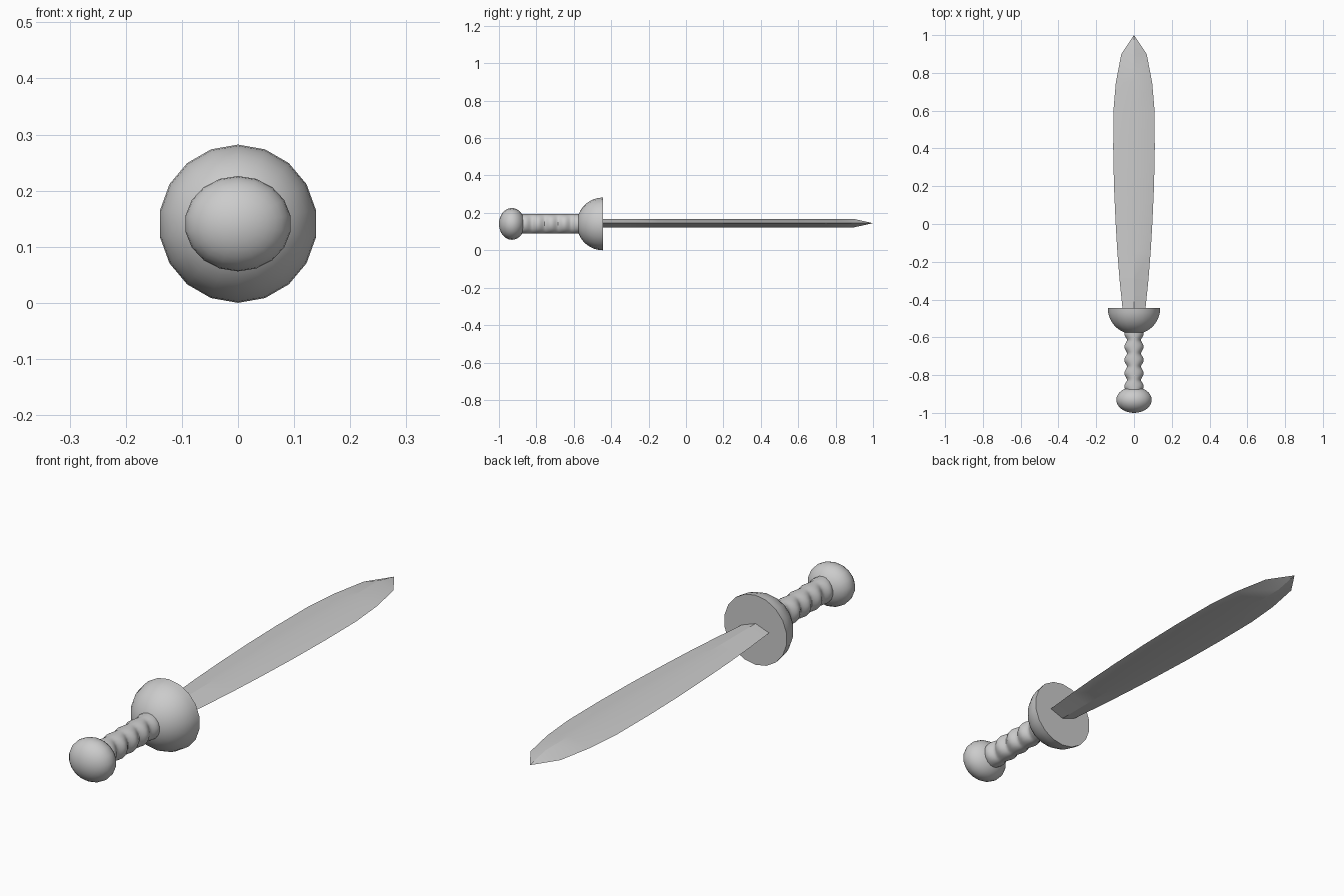
import bpy, bmesh
from math import sin, cos, pi, radians

if "Cube" in bpy.data.objects:
    bpy.data.objects.remove(bpy.data.objects["Cube"])

CZ = 0.141   # height of the sword's long axis


def loft(name, rings, sides):
    """Skin elliptical rings (y, x radius, z radius) along y; zero radius makes a point."""
    bm = bmesh.new()
    loops = []
    for y, rx, rz in rings:
        if rx == 0:
            loops.append([bm.verts.new((0, y, CZ))])
        else:
            loops.append([bm.verts.new((rx * sin(2 * pi * i / sides), y,
                                        CZ + rz * cos(2 * pi * i / sides)))
                          for i in range(sides)])
    for a, b in zip(loops, loops[1:]):
        for i in range(sides):
            j = (i + 1) % sides
            quad = [a[i % len(a)], a[j % len(a)], b[j % len(b)], b[i % len(b)]]
            bm.faces.new(list(dict.fromkeys(quad)))
    for end in (loops[0], loops[-1]):
        if len(end) > 2:
            bm.faces.new(end)
    bmesh.ops.recalc_face_normals(bm, faces=bm.faces)
    mesh = bpy.data.meshes.new(name)
    bm.to_mesh(mesh)
    bm.free()
    ob = bpy.data.objects.new(name, mesh)
    bpy.context.collection.objects.link(ob)
    bpy.ops.object.select_all(action='DESELECT')
    ob.select_set(True)
    bpy.context.view_layer.objects.active = ob
    bpy.ops.object.shade_smooth_by_angle(angle=radians(30))
    return ob


# Leaf-shaped blade with diamond section
outline = [(-0.445, 0.061), (-0.3, 0.076), (-0.15, 0.088), (0, 0.097), (0.2, 0.106),
           (0.4, 0.11), (0.6, 0.109), (0.75, 0.096), (0.9, 0.067)]
blade = loft("blade", [(y, w, 0.022) for y, w in outline] + [(1.0, 0, 0)], 4)
blade.location.z = 0.004

# Domed guard with flat face towards the blade
N = 9
guard = [(-0.445 - 0.139 * cos(a), 0.141 * sin(a), 0.141 * sin(a))
         for a in (pi / 2 * k / N for k in range(1, N + 1))]
loft("guard", [(-0.584, 0, 0)] + guard, 18)

# Grip: constant height, finger ridges along the sides
grip = []
for k in range(49):
    y = -0.88 + 0.315 * k / 48
    ridge = abs(cos(pi * (y + 0.58) / 0.07)) ** 1.5
    grip.append((y, 0.037 + 0.015 * ridge, 0.052))
loft("grip", grip, 18)

# Flattened ball pommel
P = 16
ball = [(-0.931 - 0.069 * cos(pi * k / P), 0.095 * sin(pi * k / P), 0.085 * sin(pi * k / P))
        for k in range(1, P)]
loft("pommel", [(-1.0, 0, 0)] + ball + [(-0.862, 0, 0)], 18)
